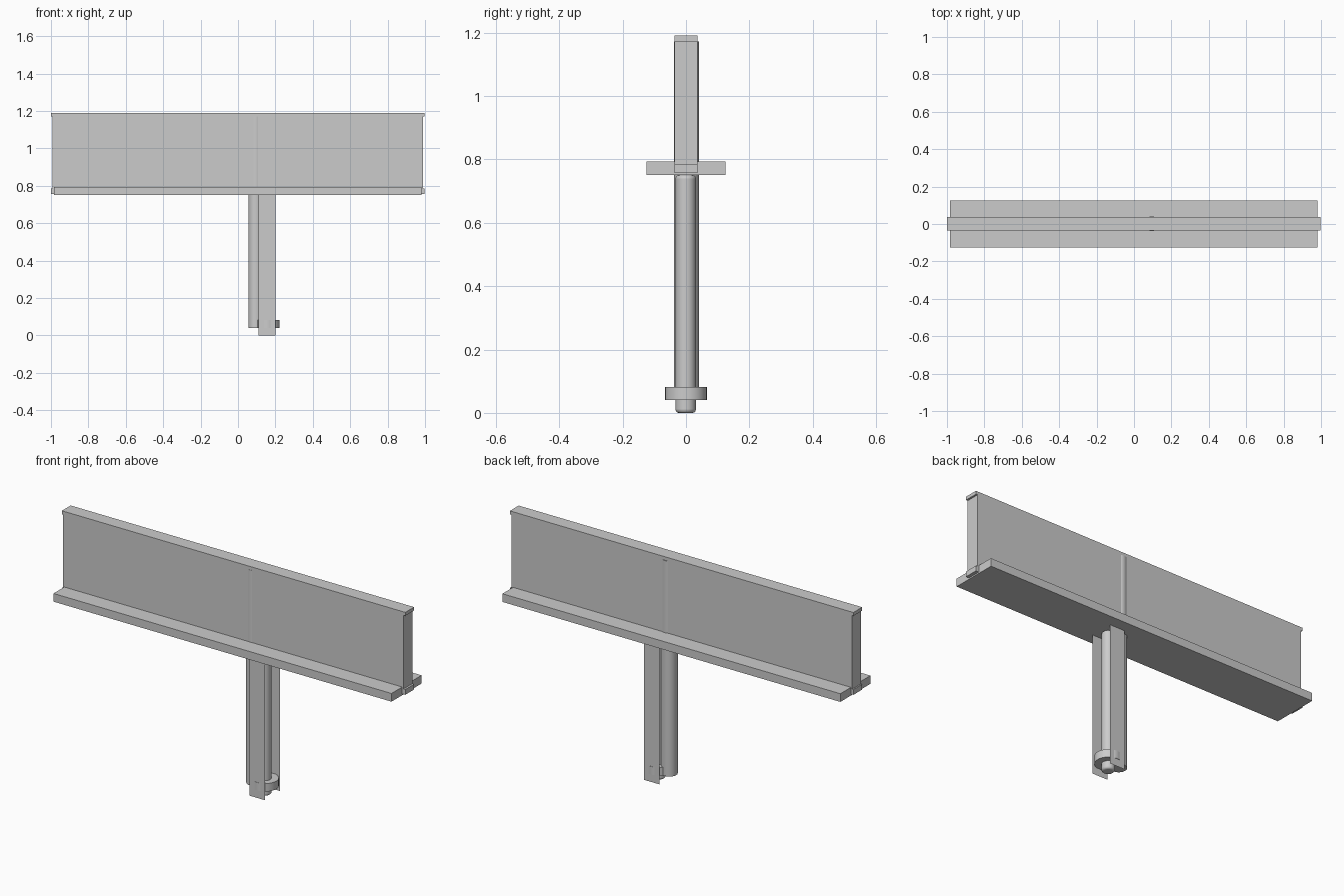
import bpy, math

if "Cube" in bpy.data.objects:
    bpy.data.objects.remove(bpy.data.objects["Cube"])


def box(name, x, y, z):
    """Box from (min, max) ranges."""
    bpy.ops.mesh.primitive_cube_add(size=1, location=[(a + b) / 2 for a, b in (x, y, z)])
    ob = bpy.context.object
    ob.name = name
    ob.scale = [b - a for a, b in (x, y, z)]
    bpy.ops.object.transform_apply(location=False, rotation=False, scale=True)
    return ob


def cylinder(name, x, y, r, z0, z1, sides=32, bevel=0):
    bpy.ops.mesh.primitive_cylinder_add(vertices=sides, radius=r, depth=z1 - z0,
                                        location=(x, y, (z0 + z1) / 2))
    ob = bpy.context.object
    ob.name = name
    if bevel:
        m = ob.modifiers.new("rounded_rim", 'BEVEL')
        m.width = bevel
        m.segments = 3
        m.limit_method = 'ANGLE'
    bpy.ops.object.shade_smooth_by_angle(angle=math.radians(40))
    return ob


# Upright panel with slightly longer top and bottom rails
box("panel", (-0.992, 0.988), (-0.036, 0.037), (0.77, 1.185))
box("top_rail", (-0.999, 0.998), (-0.036, 0.037), (1.172, 1.19))
box("bottom_rail", (-0.999, 0.998), (-0.036, 0.037), (0.757, 0.785))

# Wide base flange
box("base_flange", (-0.985, 0.98), (-0.125, 0.125), (0.75, 0.793))

# Round post running up inside the panel, just breaking through its faces
cylinder("main_post", 0.095, 0.0015, 0.0395, 0.04, 1.172)

# Slim pipe with collar beside the post
cylinder("side_pipe", 0.157, -0.001, 0.032, 0.0, 0.75, bevel=0.01)
cylinder("pipe_collar", 0.157, 0, 0.0655, 0.04, 0.082)

# Thin cover sheets in front of and behind the pipe
for name, y in (("front_sheet", -0.063), ("back_sheet", 0.063)):
    bpy.ops.mesh.primitive_plane_add(size=1, location=(0.155, y, 0.376),
                                     rotation=(math.pi / 2, 0, 0))
    sheet = bpy.context.object
    sheet.name = name
    sheet.scale = (0.09, 0.752, 1)
    bpy.ops.object.transform_apply(location=False, rotation=True, scale=True)
